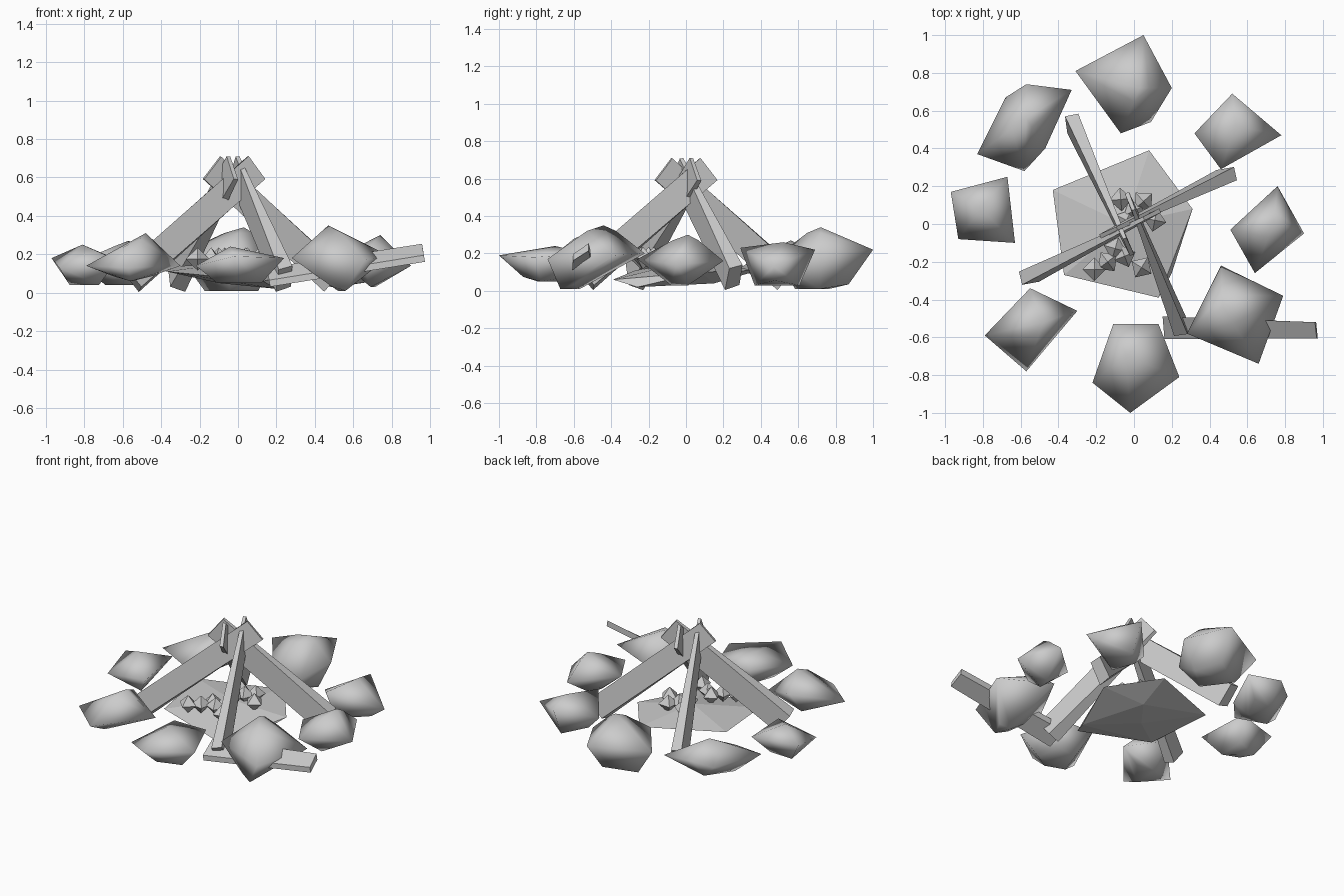
import bpy, bmesh
from math import radians, cos, sin
from mathutils import Vector

if "Cube" in bpy.data.objects:
    bpy.data.objects.remove(bpy.data.objects["Cube"])


def finish(name, bm, smooth=False):
    bmesh.ops.recalc_face_normals(bm, faces=bm.faces)
    me = bpy.data.meshes.new(name)
    bm.to_mesh(me)
    bm.free()
    for p in me.polygons:
        p.use_smooth = smooth
    ob = bpy.data.objects.new(name, me)
    bpy.context.collection.objects.link(ob)
    return ob


def hull(name, pts, smooth=False):
    bm = bmesh.new()
    for p in pts:
        bm.verts.new(p)
    bmesh.ops.convex_hull(bm, input=bm.verts)
    loose = [v for v in bm.verts if not v.link_faces]
    bmesh.ops.delete(bm, geom=loose, context='VERTS')
    return finish(name, bm, smooth)


def stone(name, rim, peak, low, foot_size, shift=(0, 0, 0)):
    """Rock: wide rim, small crown around the peak, foot at height low."""
    rim = [Vector(p) for p in rim]
    peak = Vector(peak)
    c = sum(rim, Vector()) / len(rim)
    foot = []
    for i, p in enumerate(rim):
        q = c.lerp(p, foot_size) + Vector(shift)
        q.z = low + 0.025 * (i % 2)
        foot.append(q)
    crown = [peak.lerp(p, 0.3) for p in rim[::2]]
    for q in crown:
        q.z = peak.z - 0.03
    hull(name, rim + foot + crown + [peak], True)


def bar(name, a, b, sec_a, sec_b):
    """Tapered bar from a to b; sections are (sideways, upward) offsets."""
    a, b = Vector(a), Vector(b)
    d = (b - a).normalized()
    side = d.cross(Vector((0, 0, 1))).normalized()
    up = side.cross(d)
    bm = bmesh.new()
    ra = [bm.verts.new(a + side * s + up * u) for s, u in sec_a]
    rb = [bm.verts.new(b + side * s + up * u) for s, u in sec_b]
    n = len(ra)
    bm.faces.new(ra)
    bm.faces.new(rb[::-1])
    for i in range(n):
        bm.faces.new((ra[i], rb[i], rb[(i + 1) % n], ra[(i + 1) % n]))
    return finish(name, bm)


# Ring of stones
stone("stone_back", [(-.31, .81, .2), (.05, 1, .22), (.2, .72, .2), (.09, .54, .12), (-.07, .48, .18)], (.03, .72, .34), .01, .55)
stone("stone_back_left", [(-.83, .37, .16), (-.68, .67, .14), (-.57, .74, .18), (-.33, .71, .15), (-.47, .4, .14), (-.58, .28, .12)], (-.57, .56, .27), .04, .45)
stone("stone_left", [(-.97, .17, .18), (-.67, .25, .19), (-.63, -.1, .17), (-.93, -.08, .13)], (-.81, .08, .25), .04, .45)
stone("stone_front_left", [(-.55, -.34, .22), (-.3, -.46, .14), (-.57, -.78, .13), (-.79, -.59, .14)], (-.48, -.52, .31), .06, .4)
stone("stone_front", [(-.11, -.53, .2), (.13, -.53, .2), (.24, -.81, .18), (-.02, -1, .19), (-.22, -.84, .14)], (-.04, -.7, .24), .05, .5)
stone("stone_front_right", [(.46, -.22, .2), (.79, -.38, .19), (.66, -.74, .17), (.28, -.58, .18)], (.47, -.44, .35), .01, .2, (-.01, -.14, 0))
stone("stone_right", [(.76, .2, .16), (.9, -.05, .14), (.64, -.26, .17), (.51, -.03, .18)], (.74, .01, .3), .03, .2)
stone("stone_back_right", [(.52, .69, .22), (.78, .47, .13), (.46, .29, .23), (.32, .48, .14)], (.54, .52, .26), .03, .6)

# Ash bed
hull("ash_bed", [(-.43, .18, .13), (.08, .39, .11), (.31, .08, .1), (.13, -.39, .06), (-.37, -.27, .11),
                 (.2, -.26, .02), (-.1, -.05, .05), (.05, .15, .04), (-.05, 0, .155)])

# Embers: little octahedra on the ash
embers = [(-.21, -.24), (-.14, -.2), (-.1, -.13), (-.05, -.17), (.04, -.23),
          (-.07, .13), (.05, .12), (.11, .02), (.0, .07), (-.04, .02)]
for i, (x, y) in enumerate(embers):
    z, r, t = .175, .062, radians(37 * i)
    ring = [(x + r * cos(t + radians(90 * k)), y + r * sin(t + radians(90 * k)), z) for k in range(4)]
    hull(f"ember_{i + 1}", ring + [(x, y, z + .06), (x, y, z - .06)])

# Four leaning logs, deep and narrow, slightly twisted, crossing at the top
thick = [(-.04, .065), (.03, .09), (.055, -.05), (-.02, -.085)]
thin = [(-.01, .075), (.01, .078), (.012, -.075), (-.012, -.078)]
logs = [((-.315, .53), (-.03, -.12)), ((.49, .25), (-.135, -.045)),
        ((-.555, -.27), (.095, .05)), ((.235, -.54), (-.02, .12))]
for i, (foot, top) in enumerate(logs):
    bar(f"log_{i + 1}", (*foot, .07), (*top, .65), thick, thin)

# Loose plank, tilted to the front, lying under the front right stone
bar("loose_stick", (.16, -.555, .075), (.965, -.56, .21),
    [(-.065, .055), (.055, -.01), (.055, -.045), (-.065, .015)],
    [(-.04, .045), (.045, -.015), (.045, -.05), (-.04, .005)])
